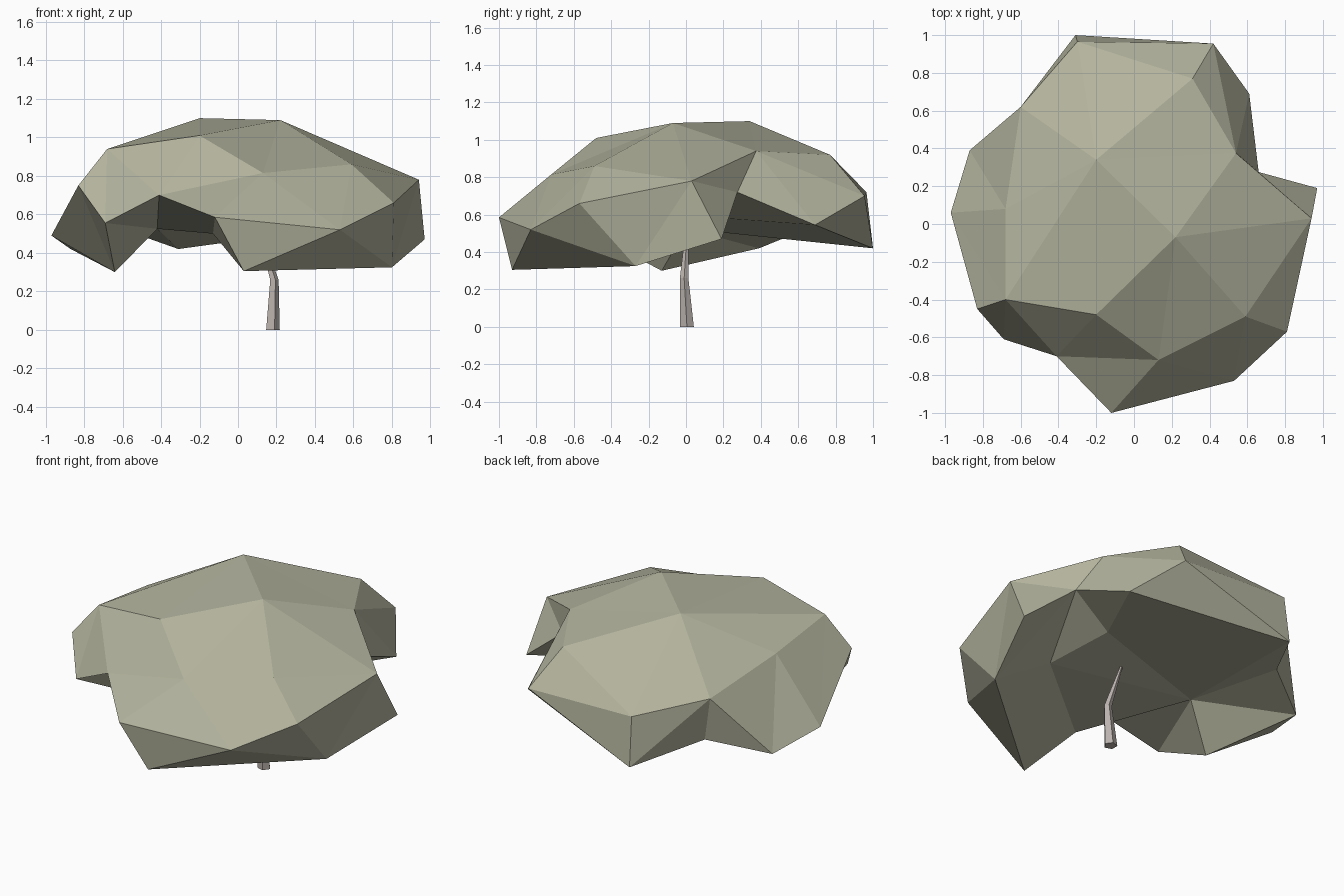
import bpy, bmesh, math
from mathutils import Vector
from mathutils.geometry import delaunay_2d_cdt

if "Cube" in bpy.data.objects:
    bpy.data.objects.remove(bpy.data.objects["Cube"])


def finish(name, bm, colour):
    bmesh.ops.remove_doubles(bm, verts=bm.verts, dist=0.0005)
    bmesh.ops.recalc_face_normals(bm, faces=bm.faces)
    mesh = bpy.data.meshes.new(name)
    bm.to_mesh(mesh)
    bm.free()
    mat = bpy.data.materials.new(name + "_colour")
    mat.diffuse_color = (*colour, 1)
    mat.use_nodes = True
    mat.node_tree.nodes["Principled BSDF"].inputs["Base Color"].default_value = mat.diffuse_color
    mesh.materials.append(mat)
    obj = bpy.data.objects.new(name, mesh)
    bpy.context.collection.objects.link(obj)
    return obj


def shell(bm, rim, inner, creases):
    """Triangulate the area inside the rim, keeping the given crease edges."""
    pts = rim + inner
    n = len(rim)
    edges = [(i, (i + 1) % n) for i in range(n)] + creases
    out = delaunay_2d_cdt([Vector(p[:2]) for p in pts], edges, [], 1, 1e-5)
    verts = [bm.verts.new(pts[orig[0]]) for orig in out[3]]
    for f in out[2]:
        bm.faces.new([verts[i] for i in f])


# Canopy: outer rim, domed crown above it and hollow underside below it
rim = [(.94, .03, .78), (.97, .19, .47), (.66, .275, .72), (.61, .69, .545),
       (.42, .955, .70), (-.31, 1.0, .42), (-.60, .62, .78), (-.87, .39, .42),
       (-.97, .06, .49), (-.83, -.45, .75), (-.69, -.61, .555),
       (-.41, -.70, .70), (-.12, -1.0, .585), (.53, -.83, .52),
       (.81, -.57, .66)]
crown = [(-.30, .965, .72), (.31, .77, .92), (.54, .375, .94),
         (.59, -.49, .86), (.13, -.72, .815), (-.20, -.48, 1.01),
         (-.68, -.40, .94), (.22, -.07, 1.09), (-.20, .34, 1.10),
         (-.68, .08, .88)]
underside = [(.80, -.27, .325), (.03, -.93, .305), (-.64, -.13, .30),
             (-.55, .60, .505), (-.13, -.67, .50), (-.42, .0, .525),
             (.46, -.19, .52), (.37, .21, .58)]
bm = bmesh.new()
shell(bm, rim, crown, [(17, 0), (17, 4), (11, 19), (21, 23), (22, 19)])
shell(bm, rim, underside,
      [(3, 20), (5, 20), (10, 20), (11, 20), (20, 21), (2, 21),
       (1, 15), (15, 16), (13, 15)])
finish("canopy", bm, (.45, .45, .34))

# Trunk: tapered five-sided stem with one bend, ending inside the canopy
bm = bmesh.new()
SIDES = 5
rings = []
for x, y, z, r in [(.178, .005, 0, .039), (.187, -.01, .26, .024),
                   (.08, .012, .61, .004)]:
    rings.append([bm.verts.new((x + r * math.cos(math.tau * i / SIDES),
                                y + r * math.sin(math.tau * i / SIDES), z))
                  for i in range(SIDES)])
for lo, hi in zip(rings, rings[1:]):
    for i in range(SIDES):
        j = (i + 1) % SIDES
        bm.faces.new((lo[i], lo[j], hi[j], hi[i]))
bm.faces.new(rings[0])
bm.faces.new(rings[-1])
finish("trunk", bm, (.50, .45, .42))
